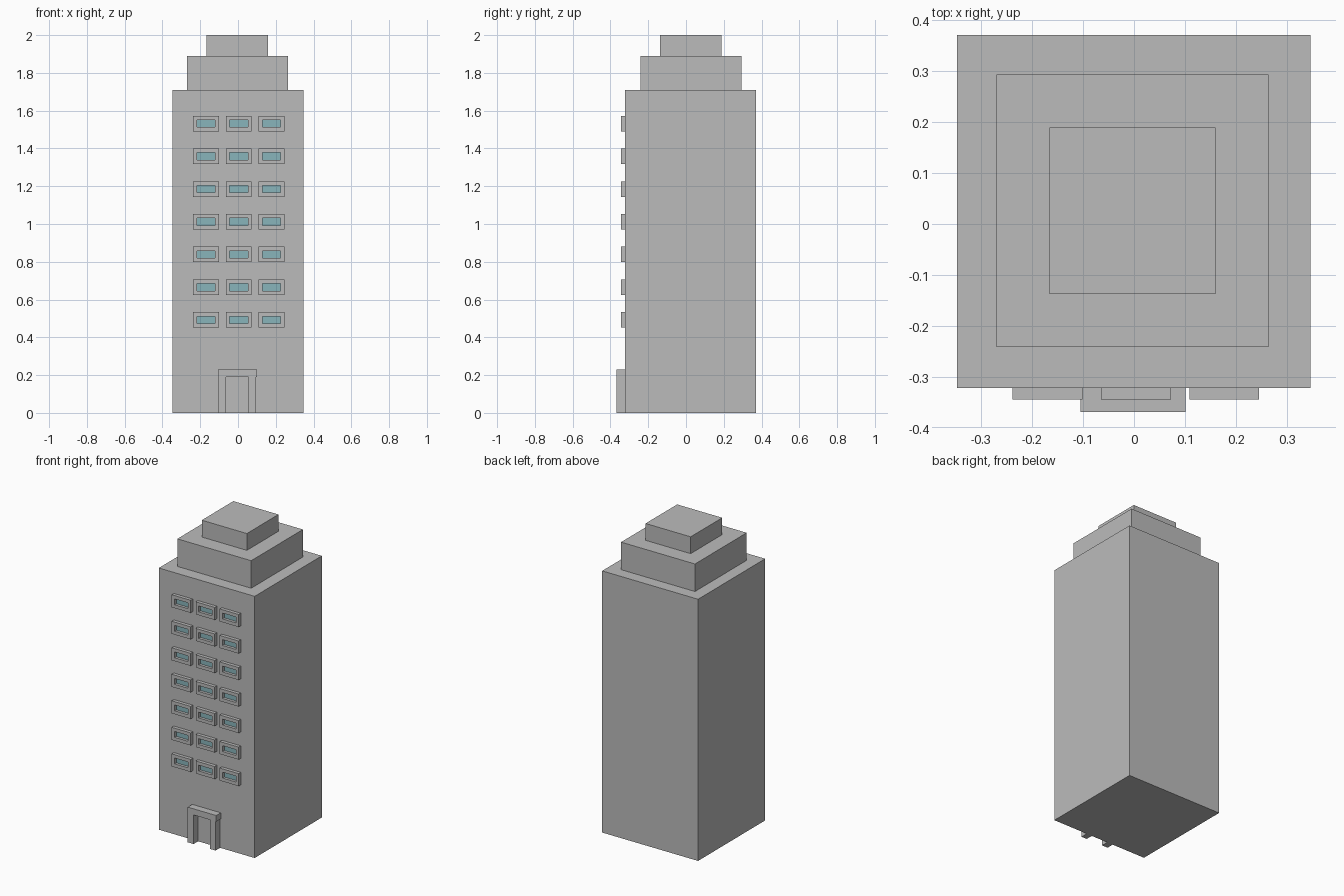
import bpy
import bmesh

cube = bpy.data.objects.get("Cube")
if cube:
    bpy.data.objects.remove(cube, do_unlink=True)


def material(name, colour):
    mat = bpy.data.materials.new(name)
    mat.use_nodes = True
    mat.diffuse_color = colour
    mat.node_tree.nodes["Principled BSDF"].inputs["Base Color"].default_value = colour
    return mat


stone = material("grey stone", (0.5, 0.5, 0.5, 1))
glass = material("teal glass", (0.25, 0.46, 0.5, 1))


def finish(name, bm, *mats):
    mesh = bpy.data.meshes.new(name)
    bm.to_mesh(mesh)
    bm.free()
    for mat in mats:
        mesh.materials.append(mat)
    obj = bpy.data.objects.new(name, mesh)
    bpy.context.collection.objects.link(obj)
    return obj


def box(name, x, y, z):
    """Box spanning the given (low, high) ranges."""
    bm = bmesh.new()
    bmesh.ops.create_cube(bm, size=1)
    for v in bm.verts:
        for axis, (low, high) in enumerate((x, y, z)):
            v.co[axis] = high if v.co[axis] > 0 else low
    return finish(name, bm, stone)


WALL = -0.322

# Stepped tower
box("tower_body", (-0.347, 0.346), (WALL, 0.371), (0, 1.71))
box("upper_tier", (-0.27, 0.264), (-0.241, 0.293), (1.71, 1.89))
box("roof_block", (-0.166, 0.16), (-0.137, 0.189), (1.89, 2))

# Doorway surround
DOOR_Y = (-0.369, WALL)
box("door_left_jamb", (0.056, 0.096), DOOR_Y, (0, 0.19))
box("door_right_jamb", (-0.105, -0.063), DOOR_Y, (0, 0.19))
box("door_lintel", (-0.105, 0.101), DOOR_Y, (0.19, 0.23))


def window(name, cx, cz):
    """Projecting frame whose front is inset and sunk to a glass pane."""
    front, pane = -0.344, -0.326
    outer, inner = (0.0685, 0.041), (0.048, 0.019)
    corners = ((-1, -1), (1, -1), (1, 1), (-1, 1))
    bm = bmesh.new()
    rings = []
    for (w, h), y in ((outer, WALL), (outer, front), (inner, front), (inner, pane)):
        rings.append([bm.verts.new((cx + sx * w, y, cz + sz * h)) for sx, sz in corners])
    for a, b in zip(rings, rings[1:]):
        for i in range(4):
            j = (i + 1) % 4
            bm.faces.new((a[i], a[j], b[j], b[i]))
    bm.faces.new(rings[-1]).material_index = 1
    bmesh.ops.recalc_face_normals(bm, faces=bm.faces)
    # The sheet is open at the wall, so check the pane faces forward
    bm.normal_update()
    if any(f.material_index == 1 and f.normal.y > 0 for f in bm.faces):
        bmesh.ops.reverse_faces(bm, faces=bm.faces)
    finish(name, bm, stone, glass)


# Seven floors of three windows
for floor in range(7):
    for column, x in enumerate((-0.17, 0.004, 0.177)):
        window(f"window_{floor + 1}_{column + 1}", x, 0.492 + 0.1733 * floor)
